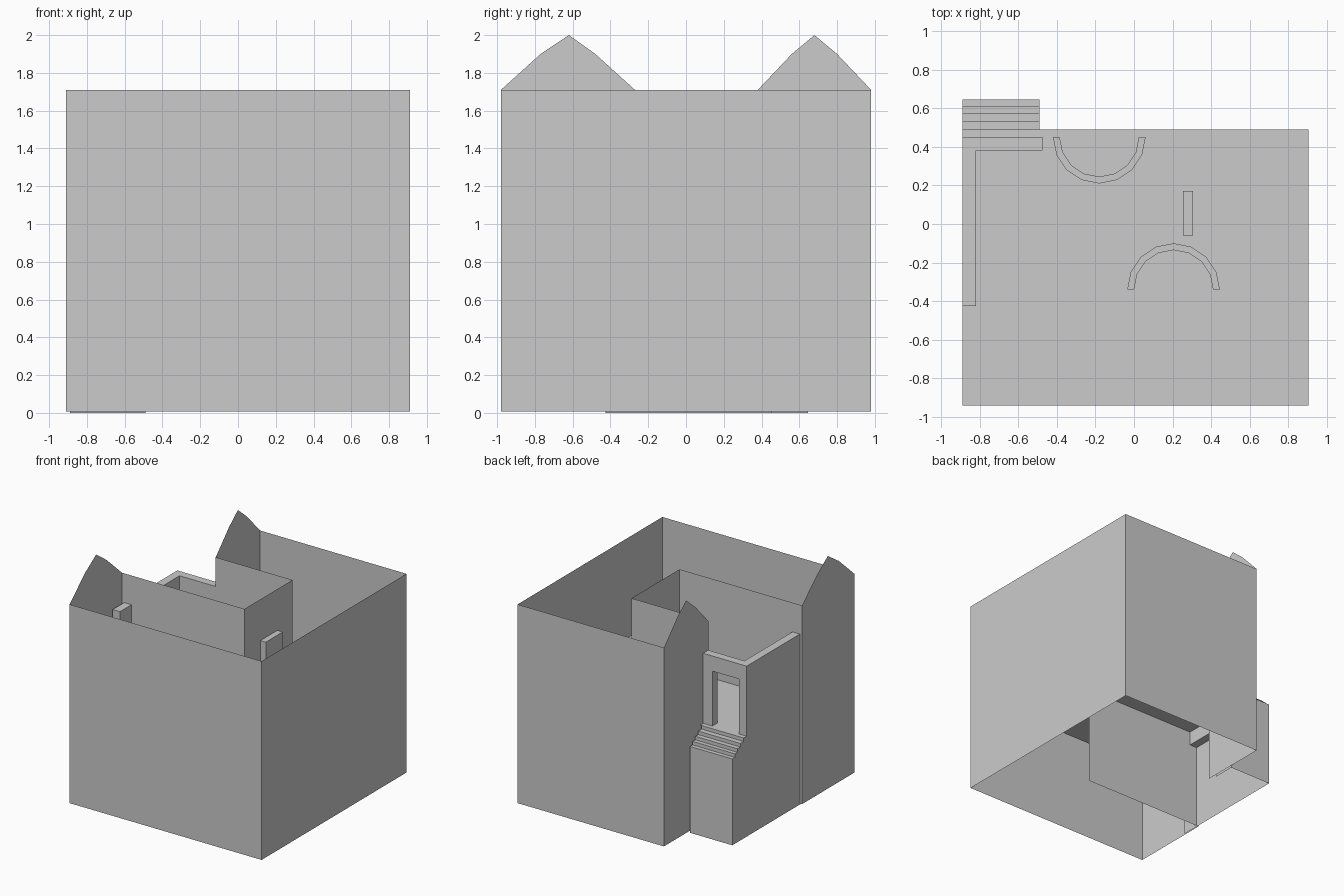
import bpy
from math import cos, sin, pi

if "Cube" in bpy.data.objects:
    bpy.data.objects.remove(bpy.data.objects["Cube"])

TOP, FLOOR, BASE = 1.71, 0.86, 0.008


def mesh(name, verts, faces):
    me = bpy.data.meshes.new(name)
    me.from_pydata(verts, [], faces)
    me.update()
    ob = bpy.data.objects.new(name, me)
    bpy.context.scene.collection.objects.link(ob)
    return ob


def sheet_walls(name, path, z0, z1):
    """Upright single-sheet walls along an open plan path."""
    n = len(path)
    verts = [(x, y, z0) for x, y in path] + [(x, y, z1) for x, y in path]
    return mesh(name, verts, [(i, i + 1, n + i + 1, n + i) for i in range(n - 1)])


def prism(name, plan, z0, z1):
    """Closed solid from a counter-clockwise plan outline."""
    n = len(plan)
    verts = [(x, y, z0) for x, y in plan] + [(x, y, z1) for x, y in plan]
    faces = [tuple(range(n))[::-1], tuple(range(n, 2 * n))]
    faces += [(i, (i + 1) % n, n + (i + 1) % n, n + i) for i in range(n)]
    return mesh(name, verts, faces)


def rect(x0, x1, y0, y1):
    return [(x0, y0), (x1, y0), (x1, y1), (x0, y1)]


def gable(name, x, profile):
    pts = [(x, y, z) for y, z in profile]
    return mesh(name, pts, [tuple(range(len(pts)))[::-1]])


# Outer shell: C-shaped ring of thin walls around a courtyard
sheet_walls("outer_walls", [(0.25, -0.27), (-0.91, -0.27), (-0.91, -0.98), (0.91, -0.98),
                            (0.91, 0.98), (-0.477, 0.98), (-0.477, 0.38)], BASE, TOP)
# Courtyard walls that stop at the raised floor
sheet_walls("courtyard_walls", [(-0.477, 0.38), (0.25, 0.38), (0.25, -0.27)], FLOOR, TOP)

# Gables over the two left-hand wall ends
gable("front_gable", -0.91, [(-0.98, TOP), (-0.77, 1.9), (-0.62, 2.0), (-0.48, 1.9), (-0.27, TOP)])
gable("rear_gable", -0.477, [(0.38, TOP), (0.56, 1.9), (0.68, 2.0), (0.80, 1.9), (0.98, TOP)])

# Raised floor sheet
mesh("floor", [(x, y, FLOOR) for x, y in rect(-0.89, 0.905, -0.94, 0.49)], [(0, 1, 2, 3)])

# L-shaped parapet with a doorway
parapet = prism("parapet", [(-0.89, -0.425), (-0.82, -0.425), (-0.82, 0.38),
                            (-0.475, 0.38), (-0.475, 0.45), (-0.89, 0.45)], 0.74, 1.46)
cutter = prism("door_cutter", rect(-0.815, -0.565, 0.3, 0.55), FLOOR, 1.33)
cutter.hide_render = True
cutter.hide_viewport = True
mod = parapet.modifiers.new("doorway", "BOOLEAN")
mod.operation = "DIFFERENCE"
mod.solver = "EXACT"
mod.object = cutter

# Thin foundation below the parapet
sheet_walls("foundation", [(-0.89, 0.49), (-0.89, -0.425)], 0.0, FLOOR)

# Entrance steps: stepped profile carried across x, open below
steps = [(0.645, 0.0)]
edges = [0.645, 0.61, 0.575, 0.535, 0.49]
for i in range(4):
    z = 0.74 + 0.03 * i
    steps += [(edges[i], z), (edges[i + 1], z)]
steps += [(0.49, FLOOR), (0.45, FLOOR), (0.45, 0.0)]
n = len(steps)
verts = [(x, y, z) for x in (-0.89, -0.49) for y, z in steps]
faces = [(i, i + 1, n + i + 1, n + i) for i in range(n - 2)]
faces += [tuple(range(n)), tuple(range(n, 2 * n))[::-1]]
mesh("entrance_steps", verts, faces)


# Curved counters
def counter(name, cx, cy, side):
    angles = [pi * i / 8 for i in range(9)]
    ring = [(cx + 0.24 * cos(a), cy + side * 0.24 * sin(a)) for a in angles]
    ring += [(cx + 0.205 * cos(a), cy + side * 0.205 * sin(a)) for a in reversed(angles)]
    n = len(ring)
    verts = [(x, y, z) for z in (FLOOR, 1.04) for x, y in ring]
    faces = [(i, (i + 1) % n, n + (i + 1) % n, n + i) for i in range(n)]
    for i in range(8):
        q = (i, i + 1, n - 2 - i, n - 1 - i)
        faces += [q[::-1], tuple(n + k for k in q)]
    if side < 0:
        faces = [f[::-1] for f in faces]
    return mesh(name, verts, faces)


counter("rear_counter", -0.18, 0.45, -1)
counter("front_counter", 0.205, -0.34, 1)

# Standing door slab beside the courtyard wall
prism("door_slab", rect(0.255, 0.305, -0.06, 0.17), FLOOR, 1.36)
